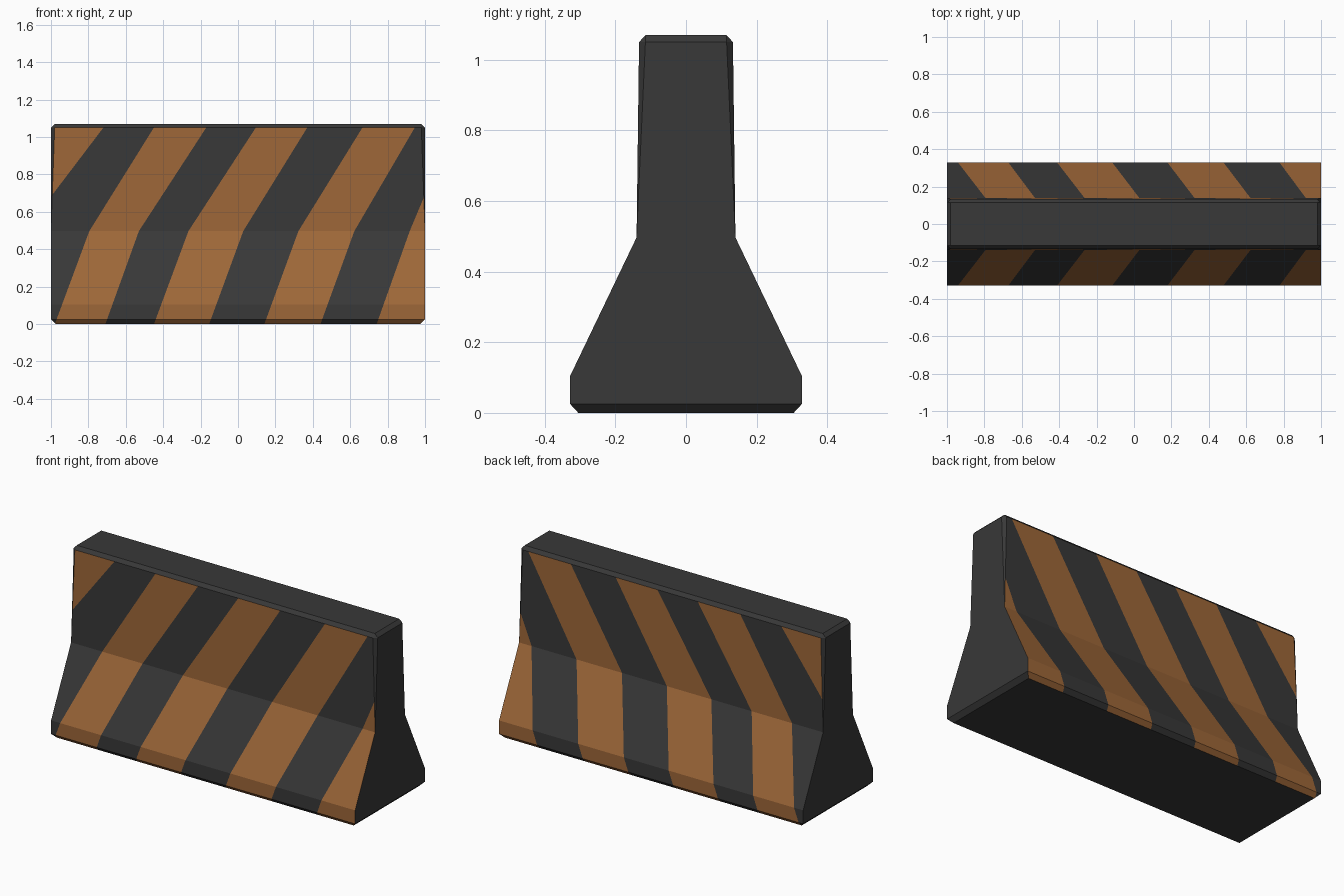
import bpy, bmesh
from mathutils import Vector

if "Cube" in bpy.data.objects:
    bpy.data.objects.remove(bpy.data.objects["Cube"])


def material(name, colour):
    mat = bpy.data.materials.new(name)
    mat.use_nodes = True
    mat.diffuse_color = (*colour, 1)
    mat.node_tree.nodes["Principled BSDF"].inputs["Base Color"].default_value = (*colour, 1)
    return mat


# Half profile, bottom to top: half depth, height, half length
KINK, TOP = 0.497, 1.05
levels = [(0.305, 0, 0.975), (0.328, 0.025, 1), (0.328, 0.105, 1),
          (0.14, KINK, 1), (0.133, TOP, 0.98), (0.115, 1.07, 0.98)]

bm = bmesh.new()
rail = {(sx, sy, i): bm.verts.new((sx * x, sy * y, z))
        for sx in (-1, 1) for sy in (-1, 1) for i, (y, z, x) in enumerate(levels)}
tip = {(sx, sy): bm.verts.new((sx, sy * 0.115, TOP)) for sx in (-1, 1) for sy in (-1, 1)}

# Long sides
for sy in (-1, 1):
    for i in range(len(levels) - 1):
        bm.faces.new([rail[-1, sy, i], rail[1, sy, i], rail[1, sy, i + 1], rail[-1, sy, i + 1]])

# Base and top
for i in (0, len(levels) - 1):
    bm.faces.new([rail[-1, -1, i], rail[1, -1, i], rail[1, 1, i], rail[-1, 1, i]])

# Flat ends with chamfered rims
for sx in (-1, 1):
    bm.faces.new([rail[sx, -1, i] for i in (1, 2, 3)] + [tip[sx, -1], tip[sx, 1]]
                 + [rail[sx, 1, i] for i in (3, 2, 1)])
    bm.faces.new([rail[sx, -1, 0], rail[sx, 1, 0], rail[sx, 1, 1], rail[sx, -1, 1]])
    bm.faces.new([rail[sx, -1, 5], rail[sx, 1, 5], tip[sx, 1], tip[sx, -1]])
    for sy in (-1, 1):
        bm.faces.new([rail[sx, sy, 3], rail[sx, sy, 4], tip[sx, sy]])
        bm.faces.new([rail[sx, sy, 4], rail[sx, sy, 5], tip[sx, sy]])
bmesh.ops.recalc_face_normals(bm, faces=bm.faces)

# Stripe borders: x at the foot, at the kink and at the top
borders = [(-1.3, -1.14, -0.72), (-0.97, -0.795, -0.45), (-0.70, -0.53, -0.17),
           (-0.44, -0.265, 0.095), (-0.145, 0.028, 0.37), (0.15, 0.323, 0.665),
           (0.45, 0.622, 0.945), (0.75, 0.918, 1.15)]


def is_side(face, upper):
    c = face.calc_center_median()
    return abs(face.normal.y) > 0.5 and c.z < TOP and (c.z > KINK) == upper and len(face.verts) > 3


# Cut the stripes into the sides
for upper in (False, True):
    z0, z1 = (KINK, TOP) if upper else (0.025, KINK)
    for border in borders:
        x0, x1 = border[1:] if upper else border[:2]
        faces = [f for f in bm.faces if is_side(f, upper)]
        geom = list({g for f in faces for g in [*f.verts, *f.edges, f]})
        bmesh.ops.bisect_plane(bm, geom=geom, dist=1e-5, plane_co=Vector((x0, 0, z0)),
                               plane_no=Vector((z1 - z0, 0, x0 - x1)))


# Colour every second band
def crossed(c):
    z0, z1 = (KINK, TOP) if c.z > KINK else (0.025, KINK)
    t = (c.z - z0) / (z1 - z0)
    pairs = [b[1:] if c.z > KINK else b[:2] for b in borders]
    return sum(c.x > a + (b - a) * t for a, b in pairs)


for f in bm.faces:
    c = f.calc_center_median()
    side = abs(f.normal.y) > 0.5 and c.z < TOP and abs(c.x) < 0.9999
    wedge = abs(f.normal.x) > 0.1
    f.material_index = int(side and not wedge and crossed(c) % 2 == 0)

mesh = bpy.data.meshes.new("barrier")
bm.to_mesh(mesh)
bm.free()
mesh.materials.append(material("charcoal", (0.040, 0.040, 0.040)))
mesh.materials.append(material("dull orange", (0.34, 0.135, 0.040)))
bpy.context.collection.objects.link(bpy.data.objects.new("barrier", mesh))
